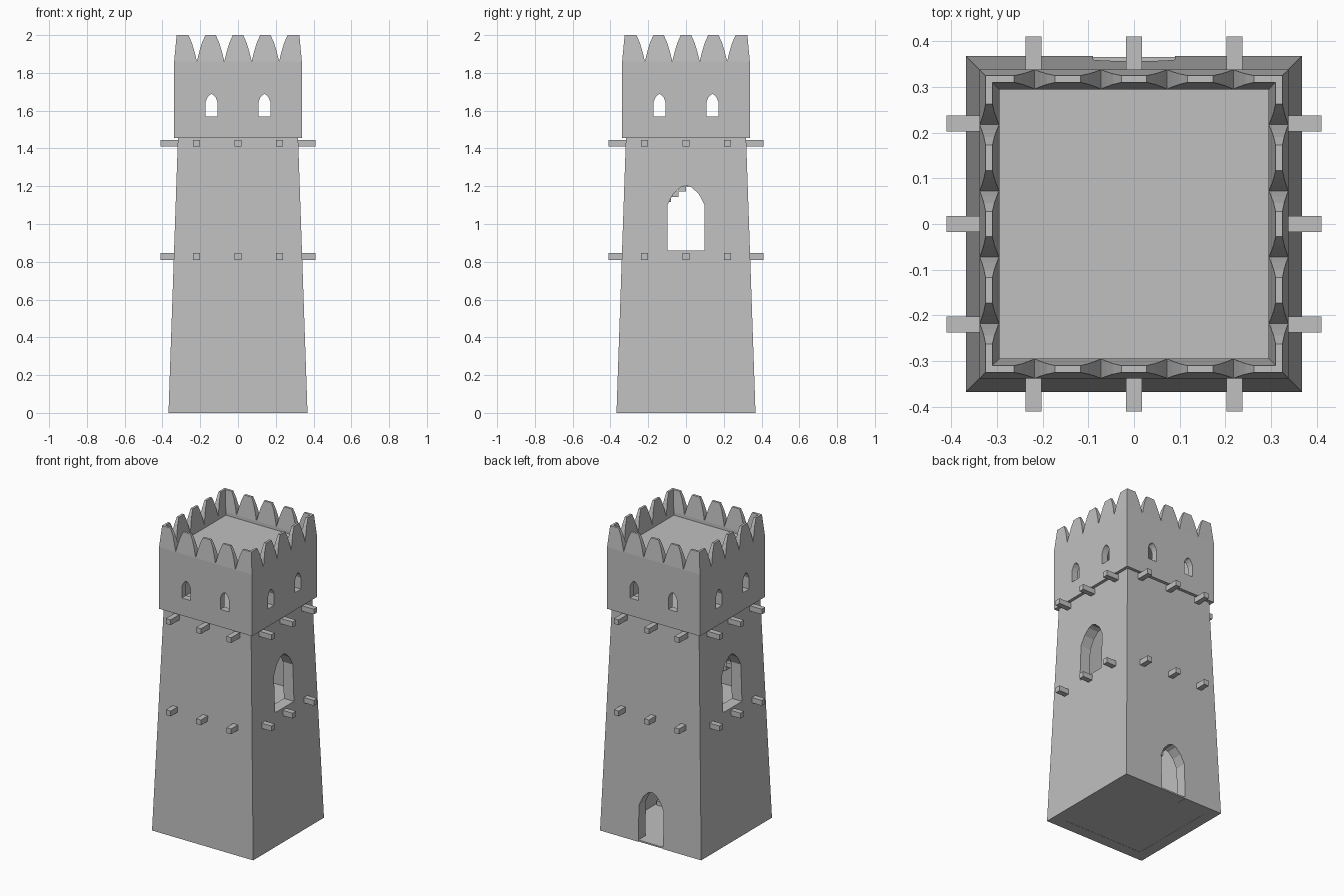
import bpy, bmesh
from math import floor
from mathutils import Matrix, Vector

if "Cube" in bpy.data.objects:
    bpy.data.objects.remove(bpy.data.objects["Cube"])

stone = bpy.data.materials.new("grey_stone")
stone.use_nodes = True
grey = (0.527, 0.527, 0.527, 1)
stone.diffuse_color = grey
stone.node_tree.nodes["Principled BSDF"].inputs["Base Color"].default_value = grey


def make_object(name, bm):
    bmesh.ops.recalc_face_normals(bm, faces=bm.faces)
    mesh = bpy.data.meshes.new(name)
    bm.to_mesh(mesh)
    bm.free()
    mesh.materials.append(stone)
    obj = bpy.data.objects.new(name, mesh)
    bpy.context.scene.collection.objects.link(obj)
    return obj


def add_box(bm, center, size):
    bmesh.ops.create_cube(bm, size=1, matrix=Matrix.Translation(center) @ Matrix.Diagonal((*size, 1)))


def square_shell(name, rings):
    """Closed hollow square shell from (half width, z) section points."""
    bm = bmesh.new()
    loops = [[bm.verts.new((sx * h, sy * h, z))
              for sx, sy in ((-1, -1), (1, -1), (1, 1), (-1, 1))] for h, z in rings]
    for a, b in zip(loops, loops[1:] + loops[:1]):
        for i in range(4):
            j = (i + 1) % 4
            bm.faces.new((a[i], a[j], b[j], b[i]))
    return make_object(name, bm)


def prism(profile, start, end, along_x=False):
    """Cutter that extrudes a (side, z) profile along y, or along x."""
    bm = bmesh.new()
    place = (lambda s, d, z: (d, s, z)) if along_x else (lambda s, d, z: (s, d, z))
    a, b = ([bm.verts.new(place(s, d, z)) for s, z in profile] for d in (start, end))
    bm.faces.new(a)
    bm.faces.new(b)
    for i in range(len(a)):
        j = (i + 1) % len(a)
        bm.faces.new((a[i], a[j], b[j], b[i]))
    cutter = make_object("cutter", bm)
    cutter.hide_render = True
    return cutter


def arch(w, base, spring, peak, x=0):
    rise = peak - spring
    right = [(w, base), (w, spring), (0.7 * w, spring + 0.55 * rise), (0.3 * w, spring + 0.9 * rise)]
    left = [(-s, z) for s, z in reversed(right)]
    return [(x + s, z) for s, z in right + [(0, peak)] + left]


def cut(obj, cutters):
    for c in cutters:
        mod = obj.modifiers.new("cut", "BOOLEAN")
        mod.operation = "DIFFERENCE"
        mod.solver = "EXACT"
        mod.object = c
    bpy.context.view_layer.update()
    graph = bpy.context.evaluated_depsgraph_get()
    mesh = bpy.data.meshes.new_from_object(obj.evaluated_get(graph))
    obj.modifiers.clear()
    obj.data = mesh
    for c in cutters:
        bpy.data.objects.remove(c)


# Tapered lower tower with side windows and a back door
tower = square_shell("tower_walls", [(0.368, 0), (0.318, 1.456), (0.245, 1.456), (0.295, 0)])
cut(tower, [prism(arch(0.098, 0.86, 1.1, 1.205), -1, 1, True),
            prism(arch(0.09, -0.05, 0.24, 0.345), 0.2, 0.6)])

# Overhanging crown with slit windows and pointed battlements
crown = square_shell("crown_walls", [(0.338, 1.455), (0.338, 1.86), (0.325, 2), (0.31, 2),
                                     (0.295, 1.86), (0.295, 1.455)])
half_notch = [(0.012, 1.91), (0.027, 1.96), (0.045, 2.0), (0.06, 2.03)]
notch = [(0, 1.86)] + half_notch + [(-s, z) for s, z in reversed(half_notch)]
cutters = []
for along_x in (False, True):
    for x in (-0.14, 0.14):
        cutters.append(prism(arch(0.032, 1.57, 1.645, 1.688, x), -1, 1, along_x))
    for x in (-0.2175, -0.0725, 0.0725, 0.2175):
        cutters.append(prism([(x + s, z) for s, z in notch], -1, 1, along_x))
cut(crown, cutters)

# Floors and roof deck
for name, half, z, thick in (("ground_floor", 0.296, 0.006, 0.01), ("middle_floor", 0.28, 0.835, 0.02),
                             ("upper_floor", 0.316, 1.462, 0.015), ("roof_deck", 0.3, 1.825, 0.03)):
    bm = bmesh.new()
    add_box(bm, (0, 0, z), (2 * half, 2 * half, thick))
    make_object(name, bm)
bm = bmesh.new()
add_box(bm, (0, 0.328, 0.006), (0.18, 0.076, 0.01))
make_object("door_sill", bm)

# Beam ends poking out of every wall
for name, z, inner in (("lower_beams", 0.828, 0.275), ("upper_beams", 1.428, 0.255)):
    bm = bmesh.new()
    mid, length = (0.41 + inner) / 2, 0.41 - inner
    for side in (-1, 1):
        for x in (-0.22, 0, 0.22):
            add_box(bm, (x, side * mid, z), (0.035, length, 0.035))
            add_box(bm, (side * mid, x, z), (length, 0.035, 0.035))
    make_object(name, bm)


# Stairs winding around the inner walls
def stairs(name, half, start, low, high):
    bm = bmesh.new()
    corners = [Vector(c) * half for c in ((-1, -1), (-1, 1), (1, 1), (1, -1))]
    run, rise = 0.04, 0.0272
    for i in range(int((high - low) / rise)):
        t = (start + i * run) / (2 * half)
        k = floor(t)
        a, b = corners[k % 4], corners[(k + 1) % 4]
        p = a.lerp(b, t - k)
        size = (0.07, run, 0.028) if k % 2 == 0 else (run, 0.07, 0.028)
        add_box(bm, (p.x, p.y, low + (i + 0.5) * rise), size)
    make_object(name, bm)


stairs("lower_stairs", 0.25, -0.63, 0.01, 0.845)
stairs("upper_stairs", 0.22, -0.28, 0.845, 1.455)
